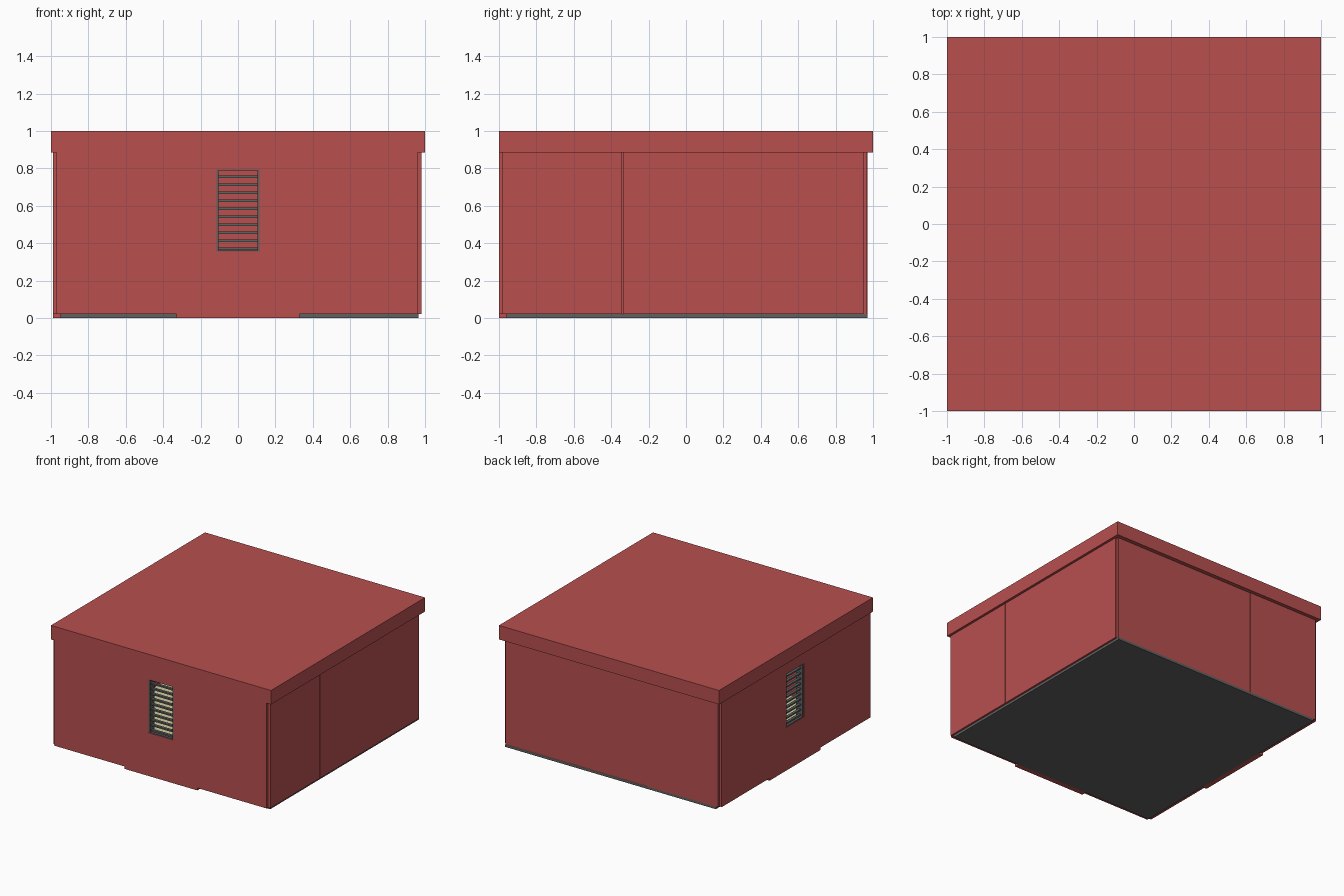
import bpy, bmesh, math
from mathutils import Matrix

if "Cube" in bpy.data.objects:
    bpy.data.objects.remove(bpy.data.objects["Cube"])


def material(name, rgb):
    m = bpy.data.materials.new(name)
    m.diffuse_color = (*rgb, 1)
    m.use_nodes = True
    m.node_tree.nodes["Principled BSDF"].inputs["Base Color"].default_value = m.diffuse_color
    return m


RED = material("brick red", (0.48, 0.078, 0.078))
GREY = material("dark grey", (0.117, 0.12, 0.115))
BEIGE = material("beige floor", (0.65, 0.61, 0.34))


def finish(name, bm, *mats):
    bmesh.ops.recalc_face_normals(bm, faces=bm.faces)
    me = bpy.data.meshes.new(name)
    bm.to_mesh(me)
    bm.free()
    for m in mats:
        me.materials.append(m)
    ob = bpy.data.objects.new(name, me)
    bpy.context.collection.objects.link(ob)
    return ob


def add_box(bm, lo, hi):
    size = [b - a for a, b in zip(lo, hi)]
    mid = [(a + b) / 2 for a, b in zip(lo, hi)]
    bmesh.ops.create_cube(bm, size=1, matrix=Matrix.Translation(mid) @ Matrix.Diagonal((*size, 1)))


def box(name, lo, hi, *mats):
    bm = bmesh.new()
    add_box(bm, lo, hi)
    return finish(name, bm, *mats)


TOP, SILL = 0.885, 0.02          # wall top, floor slab top
WX, WZ0, WZ1 = 0.115, 0.355, 0.795   # window half width, bottom, top
THICK = 0.04

# Floor slab with a beige upper face
floor = box("floor", (-0.95, -0.96, 0), (0.965, 0.97, SILL), GREY, BEIGE)
for p in floor.data.polygons:
    p.material_index = 1 if p.normal.z > 0.5 else 0

# Overhanging roof slab
box("roof", (-1, -1, TOP), (1, 1, 1), RED)


def window_wall(name, u0, u1, place):
    """Wall in the xz plane, outer face at y=0, with a low middle tab and a window hole."""
    us = [u0, -0.33, -WX, WX, 0.33, u1]
    zs = [0, SILL, WZ0, WZ1, TOP]
    bm = bmesh.new()
    v = [[bm.verts.new((u, 0, z)) for z in zs] for u in us]
    for i in range(5):
        for j in range(4):
            hole = i == 2 and j == 2
            raised = j == 0 and i in (0, 4)
            if not (hole or raised):
                bm.faces.new((v[i][j], v[i + 1][j], v[i + 1][j + 1], v[i][j + 1]))
    ext = bmesh.ops.extrude_face_region(bm, geom=bm.faces[:])
    moved = [g for g in ext["geom"] if isinstance(g, bmesh.types.BMVert)]
    bmesh.ops.translate(bm, verts=moved, vec=(0, THICK, 0))
    loose = [w for w in bm.verts if not w.link_faces]
    bmesh.ops.delete(bm, geom=loose, context='VERTS')
    finish(name, bm, RED).matrix_world = place

    # Grey window lining and horizontal louvres
    bm = bmesh.new()
    t, d0, d1 = 0.012, 0.003, 0.06
    for s in (-1, 1):
        a, b = sorted((s * WX, s * (WX - t)))
        add_box(bm, (a, d0, WZ0), (b, d1, WZ1))
    for z in (WZ0, WZ1 - t / 2):
        add_box(bm, (-WX, d0, z), (WX, d1, z + t / 2))
    for k in range(10):
        z = 0.370 + k * 0.0428
        add_box(bm, (-WX + 0.002, 0.018, z - 0.006), (WX - 0.002, 0.040, z + 0.006))
    finish(name + "_louvre_window", bm, GREY).matrix_world = place


# Front and left walls with louvred windows
window_wall("front_wall", -0.97, 0.96, Matrix.Translation((0, -1, 0)))
window_wall("left_wall", -0.95, 0.98,
            Matrix.Translation((-0.99, 0, 0)) @ Matrix.Rotation(-math.pi / 2, 4, 'Z'))

# Plain right wall in two panels with a fine joint
box("right_wall_front_panel", (0.94, -0.98, SILL), (0.98, -0.342, TOP), RED)
box("right_wall_rear_panel", (0.94, -0.338, SILL), (0.98, 0.95, TOP), RED)

# Plain back wall in two panels with a slight step
box("back_wall_wide_panel", (-0.33, 0.93, SILL), (0.965, 0.967, TOP), RED)
box("back_wall_narrow_panel", (-0.97, 0.93, SILL), (-0.33, 0.97, TOP), RED)
